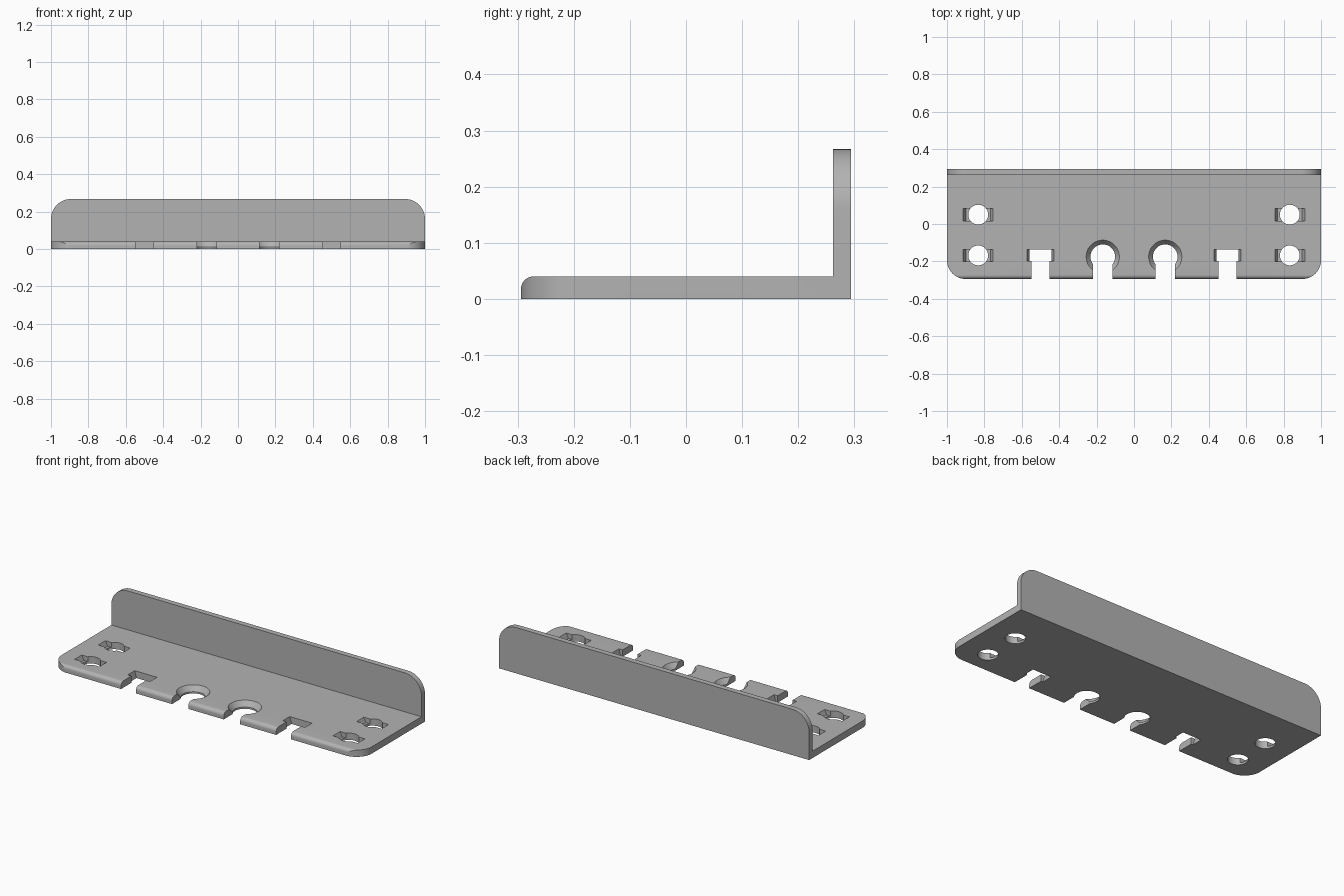
import bpy, bmesh, math
from mathutils import Vector

cube = bpy.data.objects.get("Cube")
if cube:
    bpy.data.objects.remove(cube, do_unlink=True)

grey = bpy.data.materials.new("plain grey")
grey.use_nodes = True
GREY = (0.45, 0.45, 0.45, 1)
grey.diffuse_color = GREY
grey.node_tree.nodes["Principled BSDF"].inputs["Base Color"].default_value = GREY


def loft(name, lower, upper):
    """Solid between two matching closed loops of 3D points."""
    bm = bmesh.new()
    a = [bm.verts.new(p) for p in lower]
    b = [bm.verts.new(p) for p in upper]
    bm.faces.new(a)
    bm.faces.new(b)
    for i in range(len(a)):
        j = (i + 1) % len(a)
        bm.faces.new((a[i], a[j], b[j], b[i]))
    bmesh.ops.recalc_face_normals(bm, faces=bm.faces)
    mesh = bpy.data.meshes.new(name)
    bm.to_mesh(mesh)
    bm.free()
    mesh.materials.append(grey)
    obj = bpy.data.objects.new(name, mesh)
    bpy.context.collection.objects.link(obj)
    return obj


def prism(name, points, axis, lo, hi):
    """Extrude a 2D outline along x, y or z."""
    def place(p, t):
        v = list(p)
        v.insert("xyz".index(axis), t)
        return Vector(v)
    return loft(name, [place(p, lo) for p in points], [place(p, hi) for p in points])


def arc(cx, cy, r, start, end, n=16):
    return [(cx + r * math.cos(math.radians(start + (end - start) * i / n)),
             cy + r * math.sin(math.radians(start + (end - start) * i / n)))
            for i in range(n + 1)]


def rect(x, y, hx, hy, z):
    return [(x - hx, y - hy, z), (x + hx, y - hy, z), (x + hx, y + hy, z), (x - hx, y + hy, z)]


def disc(x, y, r, z, n=48):
    return [(px, py, z) for px, py in arc(x, y, r, 0, 360, n)[:-1]]


def apply_cut(obj, cutter, operation="DIFFERENCE"):
    mod = obj.modifiers.new("cut", "BOOLEAN")
    mod.operation, mod.solver, mod.object = operation, "EXACT", cutter
    bpy.context.view_layer.objects.active = obj
    bpy.ops.object.modifier_apply(modifier=mod.name)
    bpy.data.objects.remove(cutter, do_unlink=True)


BACK, THICK, TOP = 0.294, 0.04, 0.267

# L-shaped bracket with a rounded front lip
lip = arc(-BACK + 0.022, THICK - 0.022, 0.022, 180, 90, 8)
profile = [(-BACK, 0)] + lip + [(0.262, THICK), (0.262, TOP), (BACK, TOP), (BACK, 0)]
bracket = prism("bracket", profile, "x", -1.1, 1.1)

# Rounded corners of the base plate and of the back wall
r = 0.1
plan = [(-1, 0.5)] + arc(-1 + r, -BACK + r, r, 180, 270) + arc(1 - r, -BACK + r, r, 270, 360) + [(1, 0.5)]
apply_cut(bracket, prism("plan_outline", plan, "z", -0.2, 0.5), "INTERSECT")
r = 0.107
front = [(-1, -0.1), (1, -0.1)] + arc(1 - r, TOP - r, r, 0, 90) + arc(-1 + r, TOP - r, r, 90, 180)
apply_cut(bracket, prism("wall_outline", front, "y", -0.6, 0.6), "INTERSECT")

E = 0.02  # how far cutters stick out of the plate
for side in (-1, 1):
    # Round mounting holes with shallow pockets
    for y in (0.05, -0.168):
        x = side * 0.833
        apply_cut(bracket, loft("hole", disc(x, y, 0.053, -E), disc(x, y, 0.053, THICK + E)))
        apply_cut(bracket, loft("pocket", rect(x, y, 0.066, 0.033, 0.012),
                                rect(x, y, 0.09, 0.033, THICK + E)))

    # T-shaped notches
    x = side * 0.5
    apply_cut(bracket, loft("notch", rect(x, -0.3, 0.048, 0.13, -E), rect(x, -0.3, 0.048, 0.13, THICK + E)))
    apply_cut(bracket, loft("notch_head", rect(x, -0.167, 0.054, 0.032, -E),
                            rect(x, -0.167, 0.078, 0.032, THICK + E)))

    # Countersunk round notches
    x, y = side * 0.167, -0.175
    apply_cut(bracket, loft("slot", rect(x, -0.3, 0.053, 0.13, -E), rect(x, -0.3, 0.053, 0.13, THICK + E)))
    apply_cut(bracket, loft("round_hole", disc(x, y, 0.066, -E), disc(x, y, 0.066, THICK + E)))
    apply_cut(bracket, loft("countersink", disc(x, y, 0.066, 0.01), disc(x, y, 0.104, THICK + E)))

# Smooth the rounded faces and keep the edges crisp
bpy.ops.object.select_all(action="DESELECT")
bracket.select_set(True)
bpy.context.view_layer.objects.active = bracket
bpy.ops.object.shade_smooth_by_angle(angle=math.radians(25))
